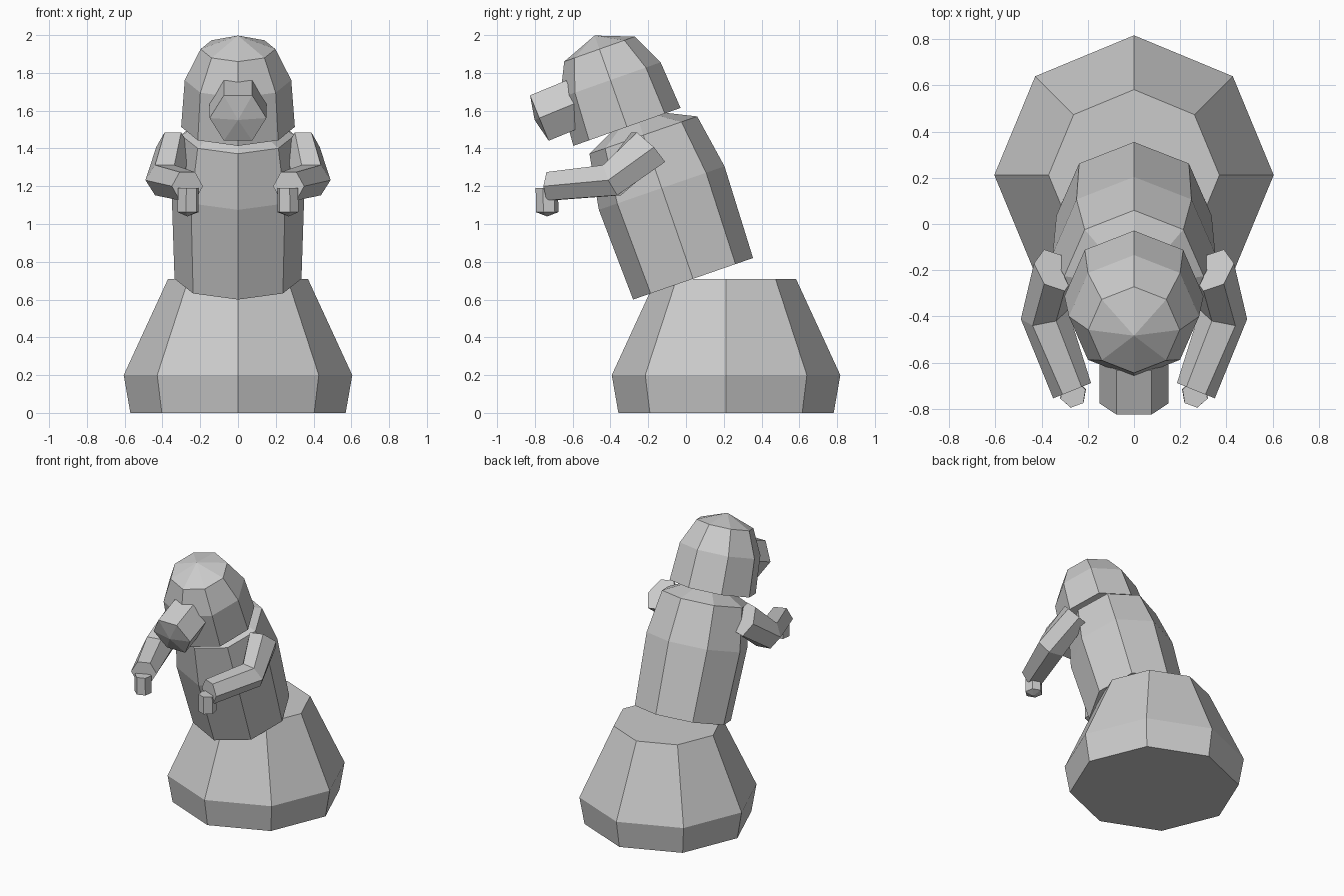
import bpy, bmesh, math
from mathutils import Vector

if "Cube" in bpy.data.objects:
    bpy.data.objects.remove(bpy.data.objects["Cube"])

clay = bpy.data.materials.new("plain grey")
clay.diffuse_color = (0.6, 0.6, 0.6, 1)
clay.use_nodes = True
clay.node_tree.nodes["Principled BSDF"].inputs["Base Color"].default_value = clay.diffuse_color


def loft(name, rings, n, phase=0.0, tip=None):
    """Skin n-sided rings given as (centre, side vector, up vector); optional pointed tip."""
    bm = bmesh.new()
    loops = []
    for c, s, u in rings:
        c, s, u = Vector(c), Vector(s), Vector(u)
        loops.append([bm.verts.new(c + s * math.cos(phase + math.tau * i / n)
                                   + u * math.sin(phase + math.tau * i / n)) for i in range(n)])
    for a, b in zip(loops, loops[1:]):
        for i in range(n):
            j = (i + 1) % n
            bm.faces.new((a[i], a[j], b[j], b[i]))
    bm.faces.new(loops[0][::-1])
    if tip is None:
        bm.faces.new(loops[-1])
    else:
        t = bm.verts.new(Vector(tip))
        for i in range(n):
            bm.faces.new((loops[-1][i], loops[-1][(i + 1) % n], t))
    bmesh.ops.recalc_face_normals(bm, faces=bm.faces)
    me = bpy.data.meshes.new(name)
    bm.to_mesh(me)
    bm.free()
    me.materials.append(clay)
    ob = bpy.data.objects.new(name, me)
    bpy.context.collection.objects.link(ob)
    return ob


def turned(name, base, axis, profile, n, tip=None):
    """Straight turned part: profile is (distance along axis, radius)."""
    base, axis = Vector(base), Vector(axis).normalized()
    side = Vector((1, 0, 0))
    side = (side - axis * side.dot(axis)).normalized()
    up = axis.cross(side)
    rings = [(base + axis * d, side * r, up * r) for d, r in profile]
    return loft(name, rings, n, 0, None if tip is None else base + axis * tip)


def tilt(deg):
    a = math.radians(deg)
    return (0, -math.sin(a), math.cos(a))


# Flared pedestal
turned("pedestal", (0, 0.212, 0), (0, 0, 1), [(0, 0.57), (0.2, 0.605), (0.71, 0.37)], 8)

# Leaning torso with sloping shoulders
turned("torso", (0, 0.0375, 0.71), tilt(19.1),
       [(0, 0.336), (0.508, 0.352), (0.805, 0.302)], 8, tip=0.95)

# Domed head
turned("head", (0, -0.3125, 1.514), tilt(19.5),
       [(0, 0.301), (0.263, 0.282), (0.437, 0.198)], 8, tip=0.513)

# Muzzle
turned("muzzle", (0, -0.584, 1.64), (0, -0.925, -0.38), [(0, 0.15), (0.208, 0.15)], 6, tip=0.235)

# Bent arms and hanging hands, mirrored
K = 1 / math.sin(math.pi / 3)   # half height of a flat-topped hexagon to its radius
arm_path = [((0.345, -0.20, 1.407), (0.088, 0.03, 0), (0, -0.075, 0.078)),
            ((0.388, -0.392, 1.232), (0.102, -0.02, 0), (0, -0.038, 0.08)),
            ((0.268, -0.722, 1.20), (0.082, -0.033, 0), (0, 0, 0.075))]
for label, m in (("right", 1), ("left", -1)):
    flip = Vector((m, 1, 1))
    loft(label + "_arm", [(Vector(c) * flip, Vector(s) * flip, Vector(u) * K)
                          for c, s, u in arm_path], 6)
    hand = [((0.264, -0.737, 1.19), (0.054, -0.02, 0), (0.02, 0.056, 0)),
            ((0.264, -0.735, 1.063), (0.056, -0.02, 0), (0.02, 0.058, 0))]
    loft(label + "_hand", [tuple(Vector(v) * flip for v in r) for r in hand], 6,
         tip=Vector((0.268, -0.735, 1.04)) * flip)
